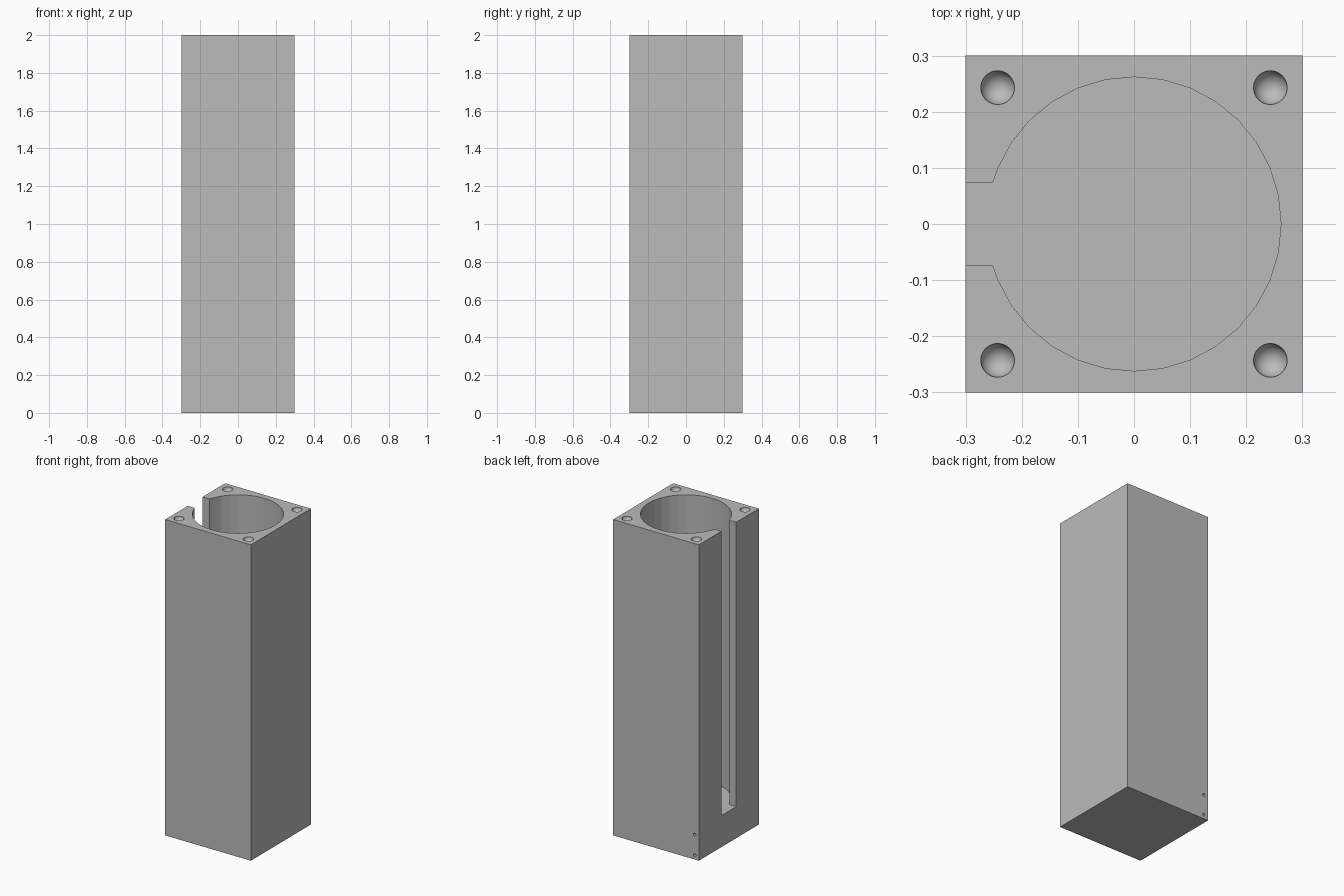
import bpy
import bmesh
import math
from mathutils import Matrix

HALF, HEIGHT = 0.3, 2.0
FLOOR = 0.2            # bottom of the bore and slot
BORE_R, SLOT = 0.262, 0.074
PIN, PIN_R = 0.243, 0.03

cube = bpy.data.objects.get("Cube")
if cube:
    bpy.data.objects.remove(cube, do_unlink=True)

grey = bpy.data.materials.new("plain grey")
grey.use_nodes = True
grey.diffuse_color = (0.5, 0.5, 0.5, 1)
grey.node_tree.nodes["Principled BSDF"].inputs["Base Color"].default_value = (0.5, 0.5, 0.5, 1)


def make_object(name, bm):
    bmesh.ops.recalc_face_normals(bm, faces=bm.faces)
    mesh = bpy.data.meshes.new(name)
    bm.to_mesh(mesh)
    bm.free()
    mesh.materials.append(grey)
    obj = bpy.data.objects.new(name, mesh)
    bpy.context.collection.objects.link(obj)
    return obj


def prism(name, outline, low, high):
    bm = bmesh.new()
    face = bm.faces.new([bm.verts.new((x, y, low)) for x, y in outline])
    top = bmesh.ops.extrude_face_region(bm, geom=[face])["geom"]
    verts = [v for v in top if isinstance(v, bmesh.types.BMVert)]
    bmesh.ops.translate(bm, verts=verts, vec=(0, 0, high - low))
    return make_object(name, bm)


# Square housing block
body = prism("housing", [(-HALF, -HALF), (HALF, -HALF), (HALF, HALF), (-HALF, HALF)], 0, HEIGHT)

# Keyhole-shaped bore, open through a slot on the -x side
limit = math.pi - math.asin(SLOT / BORE_R)
step = math.tau / 32
angles = [-limit] + [i * step for i in range(-14, 15)] + [limit]
keyhole = [(BORE_R * math.cos(a), BORE_R * math.sin(a)) for a in angles]
keyhole += [(-HALF - 0.1, SLOT), (-HALF - 0.1, -SLOT)]
cutters = [prism("bore_cutter", keyhole, FLOOR, HEIGHT + 0.1)]

# Round-bottomed pockets in the four top corners
bm = bmesh.new()
for sx in (-1, 1):
    for sy in (-1, 1):
        bmesh.ops.create_uvsphere(bm, u_segments=48, v_segments=24, radius=PIN_R,
                                  matrix=Matrix.Translation((sx * PIN, sy * PIN, HEIGHT)))
cutters.append(make_object("pocket_cutter", bm))

# Two small holes low on the back face
bm = bmesh.new()
for z in (0.027, 0.157):
    place = Matrix.Translation((-0.27, HALF, z)) @ Matrix.Rotation(math.pi / 2, 4, "X")
    bmesh.ops.create_cone(bm, cap_ends=True, segments=24, radius1=0.009, radius2=0.009,
                          depth=0.1, matrix=place)
cutters.append(make_object("back_hole_cutter", bm))

# Cut everything out of the housing
bpy.context.view_layer.objects.active = body
for cutter in cutters:
    cutter.hide_render = True
    mod = body.modifiers.new(cutter.name, "BOOLEAN")
    mod.operation = "DIFFERENCE"
    mod.solver = "EXACT"
    mod.object = cutter
    bpy.ops.object.modifier_apply(modifier=mod.name)
    bpy.data.objects.remove(cutter, do_unlink=True)

# Smooth pockets, crisp edges and bore facets
bpy.ops.object.select_all(action="DESELECT")
body.select_set(True)
bpy.ops.object.shade_smooth_by_angle(angle=math.radians(10))
